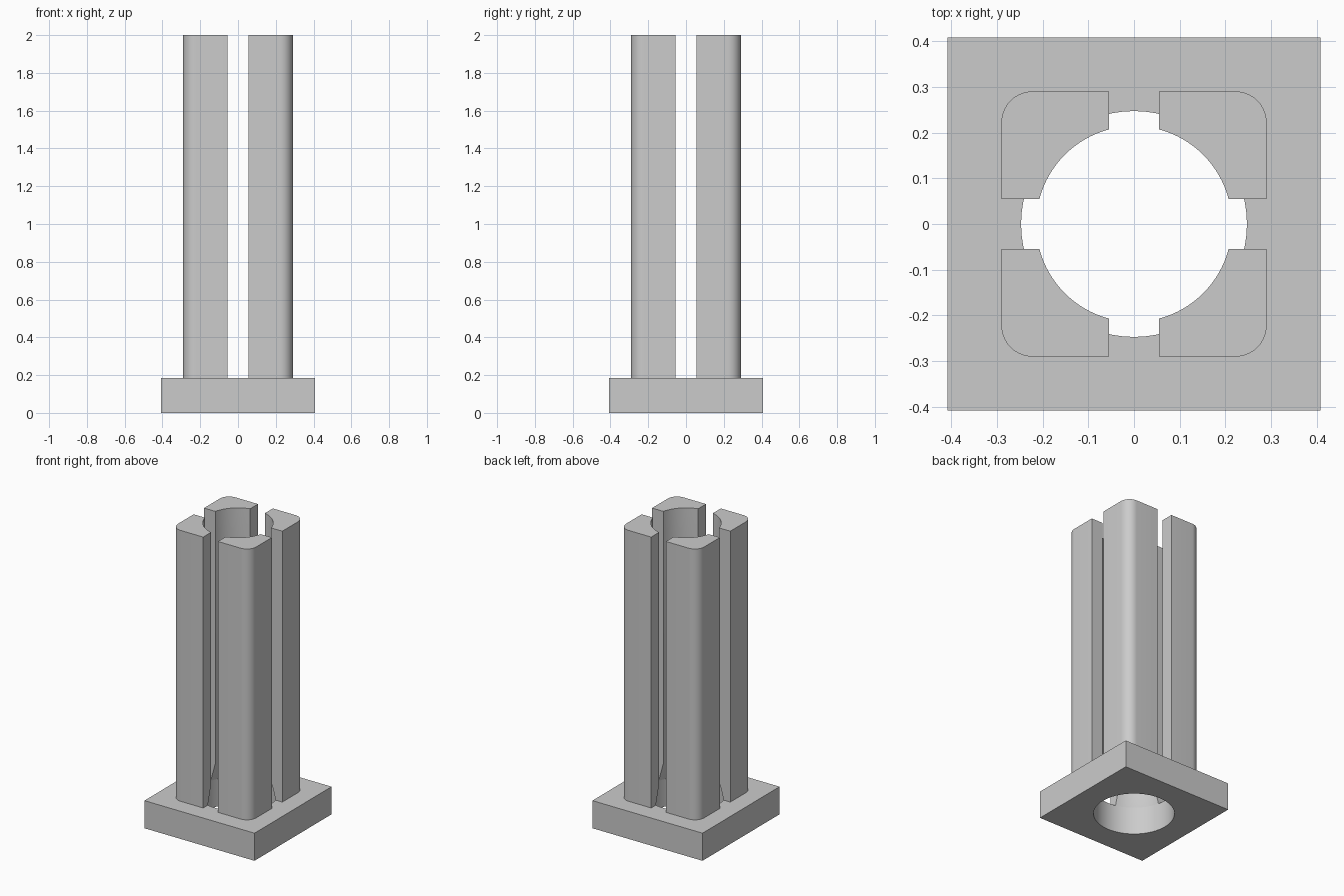
import bpy, bmesh
from math import sin, cos, asin, pi

cube = bpy.data.objects.get("Cube")
if cube:
    bpy.data.objects.remove(cube, do_unlink=True)

BASE_HALF, BASE_TOP, HEIGHT = 0.408, 0.185, 2.0
POST_HALF, CORNER, SLOT = 0.29, 0.068, 0.055
BORE_LOW, BORE_HIGH, FLARE_TOP = 0.247, 0.214, 0.31

grey = bpy.data.materials.new("light grey")
grey.use_nodes = True
grey.diffuse_color = (0.6, 0.6, 0.6, 1)
grey.node_tree.nodes["Principled BSDF"].inputs["Base Color"].default_value = (0.6, 0.6, 0.6, 1)


def arc(cx, cy, r, start, end, steps):
    angles = [start + (end - start) * i / steps for i in range(steps + 1)]
    return [(cx + r * cos(a), cy + r * sin(a)) for a in angles]


def add_ring(bm, points, z):
    return [bm.verts.new((x, y, z)) for x, y in points]


def bridge(bm, a, b):
    n = len(a)
    for i in range(n):
        j = (i + 1) % n
        bm.faces.new((a[i], a[j], b[j], b[i]))


def finish(bm, name):
    bmesh.ops.recalc_face_normals(bm, faces=bm.faces)
    mesh = bpy.data.meshes.new(name)
    bm.to_mesh(mesh)
    bm.free()
    mesh.materials.append(grey)
    obj = bpy.data.objects.new(name, mesh)
    bpy.context.collection.objects.link(obj)
    bpy.ops.object.select_all(action='DESELECT')
    obj.select_set(True)
    bpy.context.view_layer.objects.active = obj
    bpy.ops.object.shade_smooth_by_angle(angle=pi / 6)
    return obj


# Square base plate with a round through hole
bm = bmesh.new()
circle = arc(0, 0, BORE_LOW, 0, 2 * pi, 64)[:-1]
square = [(x * BASE_HALF / max(abs(x), abs(y)), y * BASE_HALF / max(abs(x), abs(y)))
          for x, y in circle]
rings = [add_ring(bm, pts, z) for pts, z in
         ((square, 0), (square, BASE_TOP), (circle, BASE_TOP), (circle, 0))]
for i in range(4):
    bridge(bm, rings[i], rings[(i + 1) % 4])
finish(bm, "base_plate")


# Corner post section: rounded outer corner, slot faces, concave bore
def post_section(bore):
    a = asin(SLOT / bore)
    outer = arc(POST_HALF - CORNER, POST_HALF - CORNER, CORNER, 0, pi / 2, 10)
    inner = arc(0, 0, bore, pi / 2 - a, a, 16)
    return [(POST_HALF, SLOT)] + outer + [(SLOT, POST_HALF)] + inner


# Four posts, mirrored, with the bore flaring out towards the base
bm = bmesh.new()
low = add_ring(bm, post_section(BORE_LOW), BASE_TOP)
mid = add_ring(bm, post_section(BORE_HIGH), FLARE_TOP)
top = add_ring(bm, post_section(BORE_HIGH), HEIGHT)
bridge(bm, low, mid)
bridge(bm, mid, top)
bm.faces.new(top)
bm.faces.new(low)
posts = finish(bm, "corner_posts")
mirror = posts.modifiers.new("four corners", 'MIRROR')
mirror.use_axis = (True, True, False)
mirror.use_mirror_merge = False
